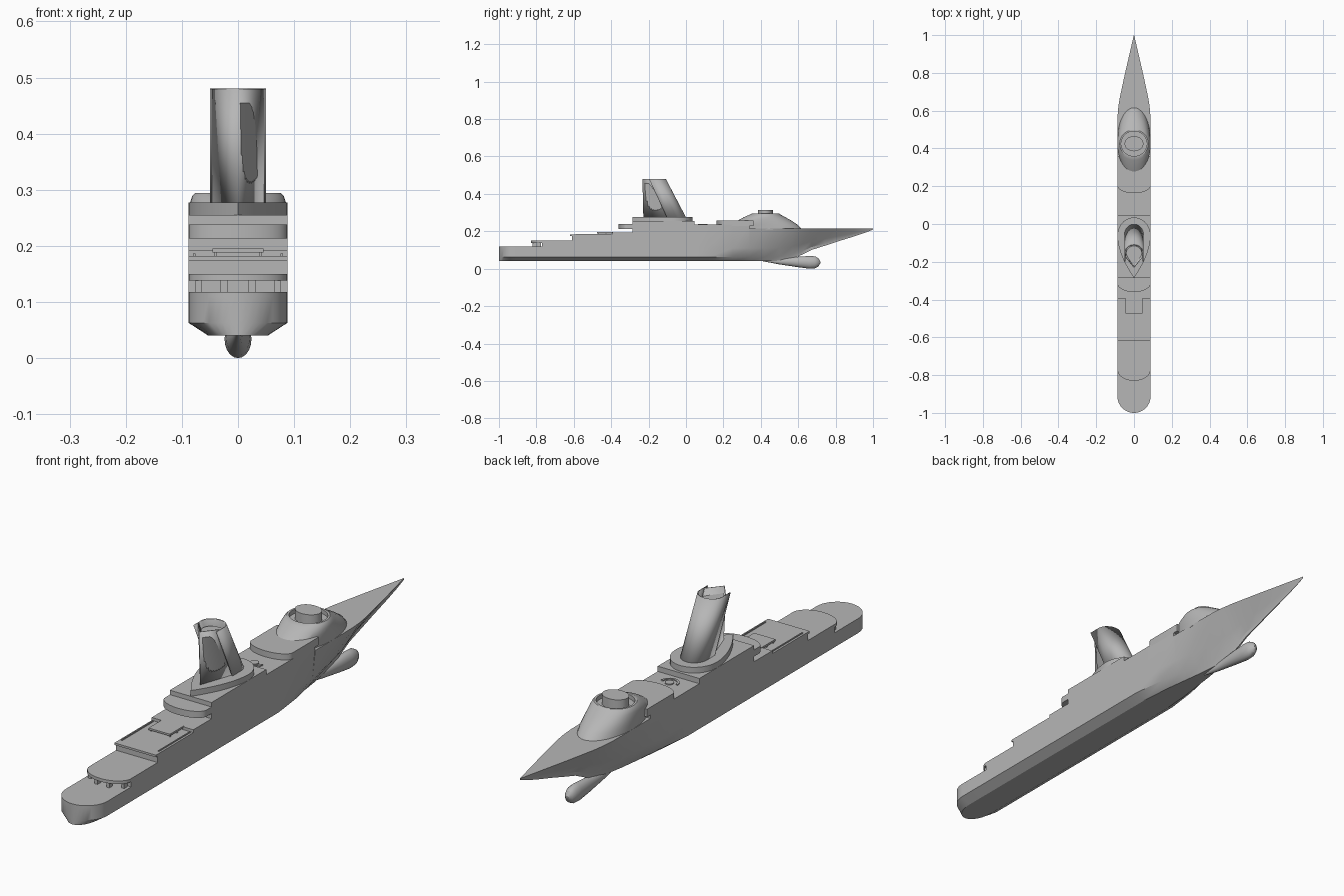
import bpy, bmesh
from math import sin, cos, pi, radians

cube = bpy.data.objects.get("Cube")
if cube:
    bpy.data.objects.remove(cube, do_unlink=True)

grey = bpy.data.materials.new("hull grey")
grey.use_nodes = True
grey.diffuse_color = (0.47, 0.47, 0.47, 1)
grey.node_tree.nodes["Principled BSDF"].inputs["Base Color"].default_value = grey.diffuse_color
W = 0.088
parts = []


def finish(name, bm):
    bmesh.ops.remove_doubles(bm, verts=bm.verts, dist=1e-5)
    bmesh.ops.dissolve_degenerate(bm, edges=bm.edges, dist=1e-5)
    bmesh.ops.recalc_face_normals(bm, faces=bm.faces)
    mesh = bpy.data.meshes.new(name)
    bm.to_mesh(mesh)
    bm.free()
    mesh.materials.append(grey)
    obj = bpy.data.objects.new(name, mesh)
    bpy.context.collection.objects.link(obj)
    parts.append(obj)
    return obj


def loft(name, rings, closed=True):
    """Skin a list of equal-length point rings; closed skins get end caps."""
    bm = bmesh.new()
    rows = [[bm.verts.new(p) for p in ring] for ring in rings]
    n = len(rows[0])
    for a, b in zip(rows, rows[1:]):
        for i in range(n if closed else n - 1):
            j = (i + 1) % n
            bm.faces.new((a[i], a[j], b[j], b[i]))
    if closed:
        bm.faces.new(rows[0])
        bm.faces.new(rows[-1])
    return finish(name, bm)


def prism(name, outline, z0, z1):
    return loft(name, [[(x, y, z) for x, y in outline] for z in (z0, z1)])


def box(name, x0, x1, y0, y1, z0, z1):
    return prism(name, [(x0, y0), (x1, y0), (x1, y1), (x0, y1)], z0, z1)


def round_deck(edge, depth, fore, w=W, n=24):
    """Deck outline with a bowed aft edge."""
    arc = [(w * cos(pi * i / n), edge - depth * sin(pi * i / n)) for i in range(n + 1)]
    return arc + [(-w, fore), (w, fore)]


def oval(yc, rx, ry, n=40):
    return [(rx * cos(2 * pi * i / n), yc + ry * sin(2 * pi * i / n)) for i in range(n)]


def teardrop(w, yc, front, back, n=14, power=1.8):
    """Round front, pointed back."""
    nose = [(w * cos(pi * i / n), yc + (front - yc) * sin(pi * i / n)) for i in range(n + 1)]
    left = [(-w * (1 - (i / n) ** power), yc + (back - yc) * i / n) for i in range(1, n + 1)]
    return nose + left + [(-x, y) for x, y in left[-2::-1]]


# Hull with stepped decks: y, keel height, bilge, middle and deck half widths, deck height
stations = []
for i in range(11):
    a = pi / 2 * max(i, 0.3) / 10
    w = W * sin(a)
    stations.append((-1 + W * (1 - cos(a)), 0.04, w, w, w, 0.118))
decks = [(-0.77, 0.118, 0.15), (-0.61, 0.15, 0.182), (-0.395, 0.182, 0.193),
         (-0.285, 0.193, 0.255), (0.045, 0.255, 0.235)]
for y, before, after in decks:
    for top in (before, after):
        stations.append((y, 0.04, W, W, W, top))
stations += [
    (0.12, 0.04, W, W, W, 0.235), (0.25, 0.04, 0.072, 0.086, W, 0.235),
    (0.34, 0.04, 0.053, 0.077, W, 0.235), (0.34, 0.04, 0.053, 0.077, W, 0.215),
    (0.42, 0.04, 0.036, 0.067, W, 0.215), (0.50, 0.043, 0.019, 0.054, W, 0.215),
    (0.57, 0.053, 0.009, 0.042, 0.087, 0.215), (0.62, 0.075, 0.005, 0.034, 0.083, 0.215),
    (0.67, 0.10, 0.004, 0.028, 0.075, 0.215), (0.74, 0.122, 0.003, 0.021, 0.06, 0.215),
    (0.80, 0.142, 0.003, 0.015, 0.047, 0.215), (0.90, 0.173, 0.002, 0.008, 0.024, 0.215),
    (0.96, 0.193, 0.001, 0.004, 0.01, 0.215), (1.0, 0.209, 0.0005, 0.0007, 0.001, 0.215)]
rings = []
for y, k, wb, wm, wd, top in stations:
    rise = 0.215 - k
    half = [(0.6 * wb, y, k), (wb, y, k + 0.13 * rise), (wm, y, k + 0.4 * rise), (wd, y, top)]
    rings.append(half + [(-x, y, z) for x, y, z in reversed(half)])
loft("hull", rings)

# Bulbous bow
bulb = [(0.40, 0.046, 0.004, 0.004), (0.50, 0.039, 0.012, 0.016), (0.60, 0.036, 0.021, 0.028),
        (0.66, 0.034, 0.024, 0.034), (0.69, 0.034, 0.023, 0.032), (0.708, 0.034, 0.016, 0.022),
        (0.718, 0.034, 0.004, 0.005)]
loft("bow_bulb", [[(rx * cos(pi * i / 10), y, zc + rz * sin(pi * i / 10)) for i in range(20)]
                  for y, zc, rx, rz in bulb])

# Aft overhanging deck on posts
prism("aft_deck", round_deck(-0.77, 0.06, -0.75), 0.138, 0.15)
for x, y in ((-0.07, -0.795), (-0.025, -0.82), (0.025, -0.82), (0.07, -0.795)):
    box("aft_deck_post", x - 0.006, x + 0.006, y, y + 0.02, 0.116, 0.14)

# Pool deck lip, raised tongue platform and low rails
box("pool_deck_lip", -W, W, -0.62, -0.6, 0.174, 0.182)
box("tongue_platform", -0.045, 0.045, -0.475, -0.39, 0.188, 0.195)
for side in (-1, 1):
    for y in (-0.47, -0.43):
        x = side * 0.04
        box("tongue_post", x - 0.003, x + 0.003, y, y + 0.006, 0.18, 0.19)
    x = side * 0.078
    box("pool_deck_rail", x - 0.002, x + 0.002, -0.59, -0.4, 0.18, 0.186)

# Balcony behind the main house
prism("rear_balcony", round_deck(-0.315, 0.045, -0.28), 0.213, 0.238)

# Funnel base
prism("funnel_base", teardrop(W, -0.06, 0.035, -0.285), 0.25, 0.277)

# Funnel: core, raked half-tube front and pointed fin at the back
core_low = teardrop(0.044, -0.06, -0.004, -0.222, power=1.3)
core_high = teardrop(0.042, -0.155, -0.116, -0.226, power=1.3)
loft("funnel_core", [[(x, y, 0.27) for x, y in core_low], [(x, y, 0.455) for x, y in core_high]])


def half_tube(yc, ry, rear, z, n=18):
    arc = [(0.048 * cos(pi * i / n), yc + ry * sin(pi * i / n), z) for i in range(n + 1)]
    return [(0.048, rear, z)] + arc + [(-0.048, rear, z)]


front = loft("funnel_front", [half_tube(-0.05, 0.05, -0.10, 0.27),
                              half_tube(-0.152, 0.042, -0.198, 0.48)], closed=False)
fin = loft("funnel_fin", [[(0.045, -0.09, 0.27), (0, -0.226, 0.27), (-0.045, -0.09, 0.27)],
                          [(0.044, -0.175, 0.48), (0, -0.231, 0.48), (-0.044, -0.175, 0.48)]],
           closed=False)
for shell in (front, fin):
    solid = shell.modifiers.new("thickness", "SOLIDIFY")
    solid.thickness = 0.004
    solid.offset = 0

# Midship deck ornament: small disc inside an arc
prism("deck_disc", oval(0.1, 0.016, 0.016, 20), 0.23, 0.239)
arc_points = [(cos(pi * i / 12), sin(pi * i / 12)) for i in range(13)]
prism("deck_bench", [(0.035 * c, 0.1 - 0.035 * s) for c, s in arc_points]
      + [(0.027 * c, 0.1 - 0.027 * s) for c, s in reversed(arc_points)], 0.23, 0.239)

# Bridge deck and sloped bridge house with a sunken round top
prism("bridge_deck", round_deck(0.205, 0.042, 0.36), 0.228, 0.258)
house = [(0.21, 0.445, W, 0.175), (0.235, 0.435, W, 0.162), (0.258, 0.42, W, 0.142),
         (0.275, 0.42, 0.086, 0.112), (0.288, 0.423, 0.082, 0.085), (0.294, 0.425, 0.076, 0.074),
         (0.294, 0.425, 0.068, 0.066), (0.278, 0.425, 0.068, 0.066)]
loft("bridge_house", [[(x, y, z) for x, y in oval(yc, rx, ry)] for z, yc, rx, ry in house])
prism("bridge_top_disc", oval(0.425, 0.05, 0.04), 0.27, 0.315)

# Smooth shading with sharp edges kept
bpy.ops.object.select_all(action="DESELECT")
for obj in parts:
    obj.select_set(True)
bpy.context.view_layer.objects.active = parts[0]
bpy.ops.object.shade_smooth_by_angle(angle=radians(30))
